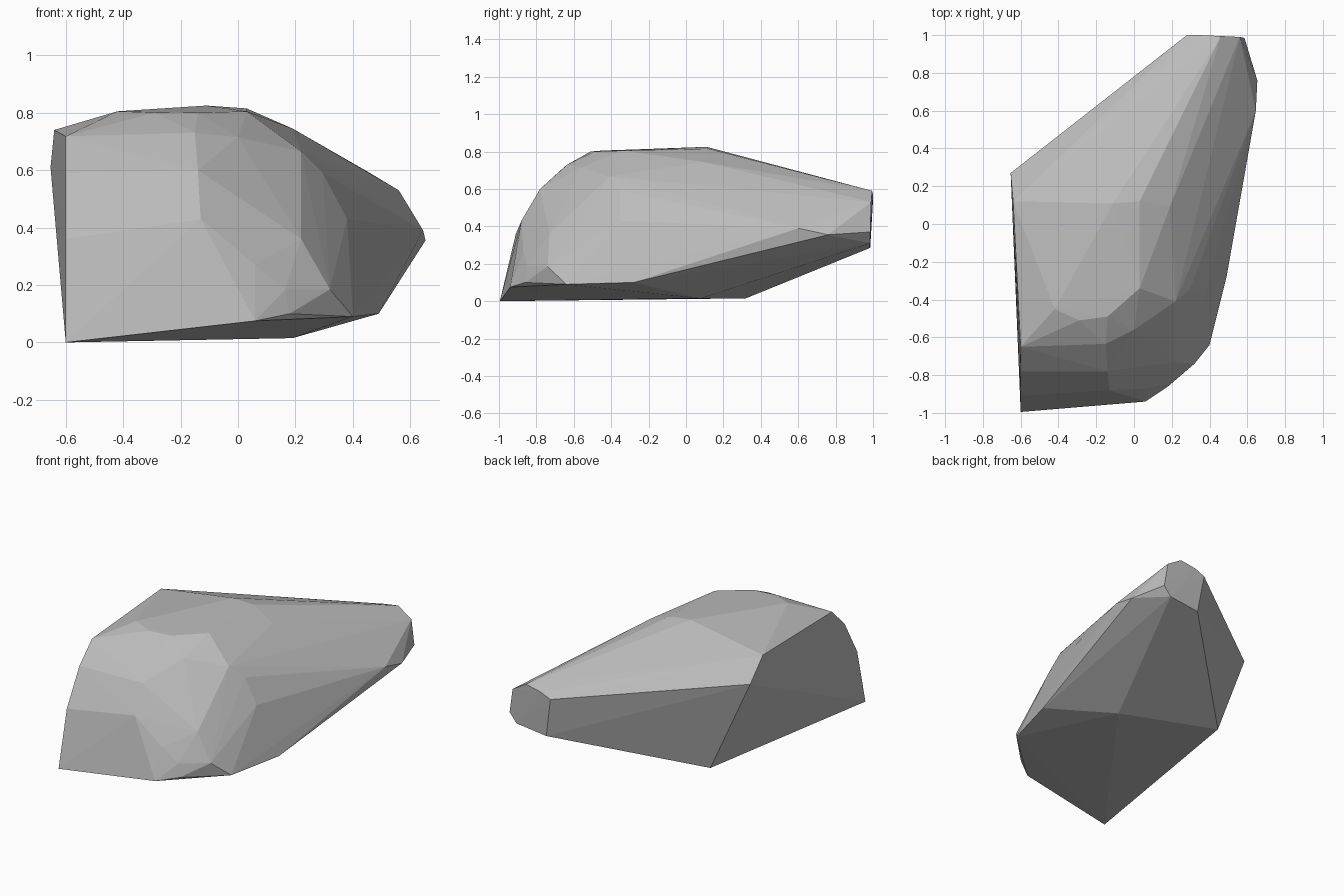
import bpy, bmesh

# Corner groups of the chipped boulder; the hull of them gives the facets
base = [(-.60, -.995, 0), (-.40, .32, .015), (.19, .08, .015), (.49, -.28, .10),
        (.40, -.64, .09), (.18, -.86, .10), (.06, -.94, .075)]
left_wall = [(-.60, -.91, .36), (-.60, -.78, .59), (-.60, -.65, .718),
             (-.64, .12, .74), (-.653, .27, .61)]
front_bulge = [(-.13, -.88, .43), (-.14, -.78, .60), (-.15, -.635, .73),
               (.0, -.56, .715), (.02, -.74, .50), (.06, -.87, .27),
               (.165, -.85, .185), (.32, -.74, .185), (.22, -.73, .36)]
crown = [(-.42, -.45, .805), (-.29, -.51, .80), (-.14, -.49, .80),
         (.03, -.34, .805), (.03, .12, .815), (-.11, .11, .825)]
right_shoulder = [(.22, -.41, .665), (.295, -.35, .59), (.38, -.35, .43),
                  (.50, -.02, .28), (.19, .09, .745), (.645, .60, .39),
                  (.653, .76, .355)]
back_tip = [(.585, .985, .37), (.535, .985, .31), (.32, .985, .285),
            (.28, 1.0, .54), (.35, 1.0, .57), (.46, .995, .59), (.56, .99, .53)]

# Stone material
stone = bpy.data.materials.new("grey_stone")
stone.diffuse_color = (.5, .5, .5, 1)

# Boulder: convex hull of all the corners
bm = bmesh.new()
for group in (base, left_wall, front_bulge, crown, right_shoulder, back_tip):
    for corner in group:
        bm.verts.new(corner)
hull = bmesh.ops.convex_hull(bm, input=bm.verts[:])
inside = {v for v in bm.verts if not v.link_faces}
bmesh.ops.delete(bm, geom=list(inside), context='VERTS')
bmesh.ops.recalc_face_normals(bm, faces=bm.faces[:])

mesh = bpy.data.meshes.new("boulder")
bm.to_mesh(mesh)
bm.free()
mesh.materials.append(stone)
boulder = bpy.data.objects.new("boulder", mesh)
bpy.context.collection.objects.link(boulder)
